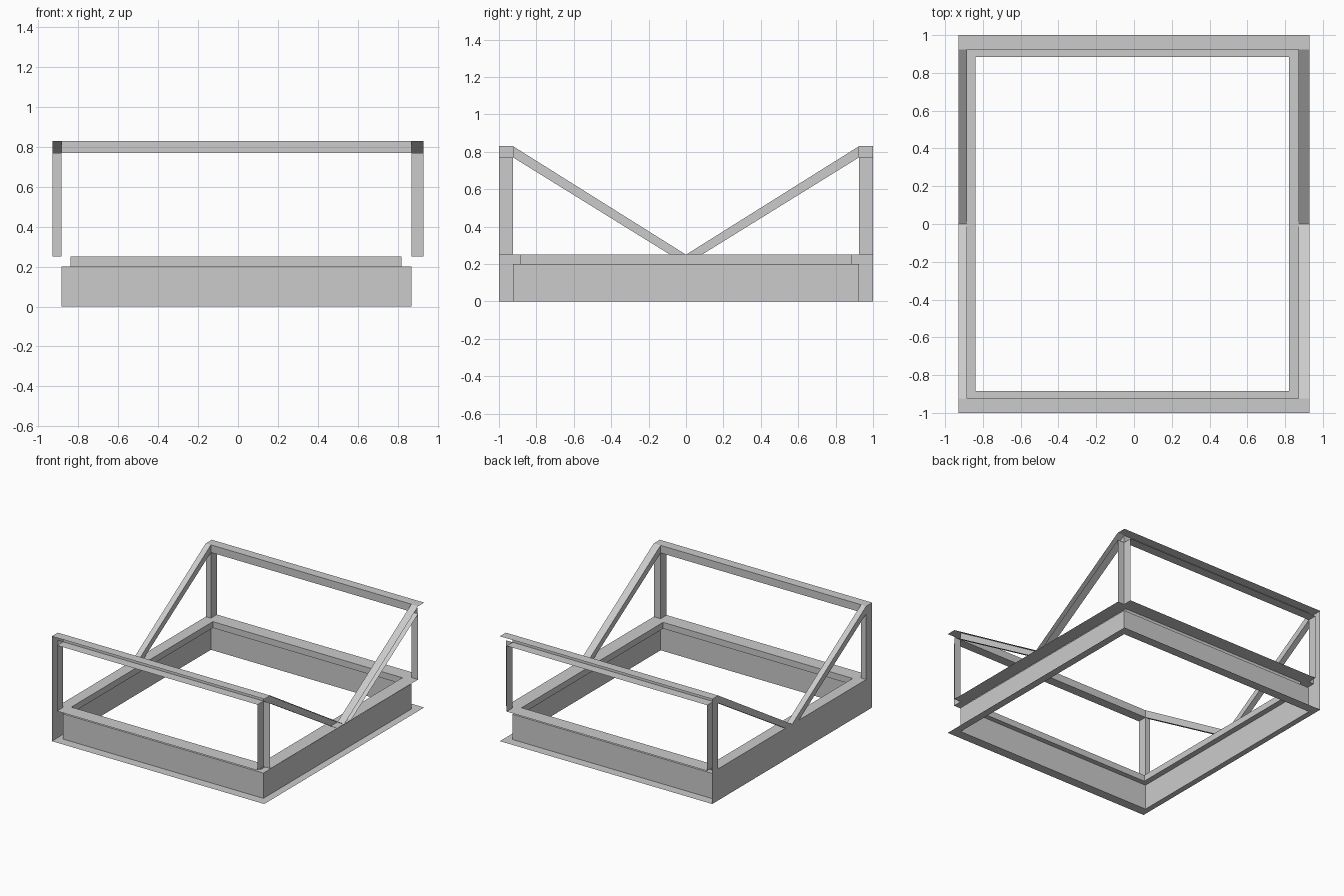
import bpy, bmesh
from mathutils import Vector

if "Cube" in bpy.data.objects:
    bpy.data.objects.remove(bpy.data.objects["Cube"])

# Main dimensions: outer, inner and lip lines of the thin-walled hollow frame
XO, YO = 0.93, 1.0
XL, XR, YI = -0.885, 0.87, 0.925          # inner wall lines
LL, LR, YL = -0.84, 0.82, 0.885           # lip lines
Z_LIP, Z_BASE, Z_RAIL, Z_TOP = 0.20, 0.25, 0.77, 0.83
FOOT = 0.085                              # brace width where it meets the base


def make(name, panels, core=None):
    """Object from panels on the +y half, mirrored to -y; faces turned away from core."""
    bm = bmesh.new()
    for pts in panels:
        f = bm.faces.new([bm.verts.new(p) for p in pts])
        f.normal_update()
        if core and f.normal.dot(f.calc_center_median() - Vector(core)) < 0:
            f.normal_flip()
    bmesh.ops.remove_doubles(bm, verts=bm.verts, dist=1e-4)
    me = bpy.data.meshes.new(name)
    bm.to_mesh(me)
    bm.free()
    ob = bpy.data.objects.new(name, me)
    bpy.context.collection.objects.link(ob)
    m = ob.modifiers.new("mirror_y", 'MIRROR')
    m.use_axis = (False, True, False)
    return ob


def flat(x0, x1, y0, y1, z):
    return [(x0, y0, z), (x1, y0, z), (x1, y1, z), (x0, y1, z)]


def wall_x(x, y0, y1, z0, z1):
    return [(x, y0, z0), (x, y1, z0), (x, y1, z1), (x, y0, z1)]


def wall_y(y, x0, x1, z0, z1):
    return [(x0, y, z0), (x1, y, z0), (x1, y, z1), (x0, y, z1)]


# Base frame: stepped profile lofted round half a rectangle
def ring(xl, xr, y, z):
    return [(xr, 0, z), (xr, y, z), (xl, y, z), (xl, 0, z)]


rings = [ring(-XO, XO, YO, 0), ring(XL, XR, YI, 0), ring(XL, XR, YI, Z_LIP),
         ring(LL, LR, YL, Z_LIP), ring(LL, LR, YL, Z_BASE), ring(XL, XR, YI, Z_BASE)]
base = []
for a, b in zip(rings, rings[1:]):
    for j in range(3):
        base.append([b[j], b[j + 1], a[j + 1], a[j]])
# outer strips of the top, leaving the post corners open
base += [flat(XL, XR, YI, YO, Z_BASE),
         flat(-XO, XL, 0, YI, Z_BASE), flat(XR, XO, 0, YI, Z_BASE)]
# closed outer wall on the left only
base.append(wall_x(-XO, 0, YO, 0, Z_BASE)[::-1])
make("base_frame", base)

# Top rails: open towards the outside
make("top_rail", [flat(-XO, XO, YI, YO, Z_TOP), flat(XL, XR, YI, YO, Z_RAIL),
                  wall_y(YI, XL, XR, Z_RAIL, Z_TOP)],
     (0, 0.97, 0.8))

# Corner posts and sloping braces for each side
for side, xi, xo in (("left", XL, -XO), ("right", XR, XO)):
    xc = (xi + xo) / 2
    post = [wall_x(xi, YI, YO, Z_BASE, Z_RAIL), wall_y(YI, xi, xo, Z_BASE, Z_RAIL)]
    outline = [(0, Z_BASE), (FOOT, Z_BASE), (YI, Z_RAIL), (YI, Z_TOP)]
    brace = [[(xi, y, z) for y, z in outline]]
    for (y0, z0), (y1, z1) in ((outline[1], outline[2]), (outline[0], outline[3])):
        brace.append([(xi, y0, z0), (xo, y0, z0), (xo, y1, z1), (xi, y1, z1)])
    if side == "left":
        post.append(wall_x(xo, YI, YO, Z_BASE, Z_TOP))
        brace.append([(xo, y, z) for y, z in outline])
    make(side + "_post", post, (xc, 0.965, 0.5))
    make(side + "_brace", brace, (xc, 0.5, 0.535))
